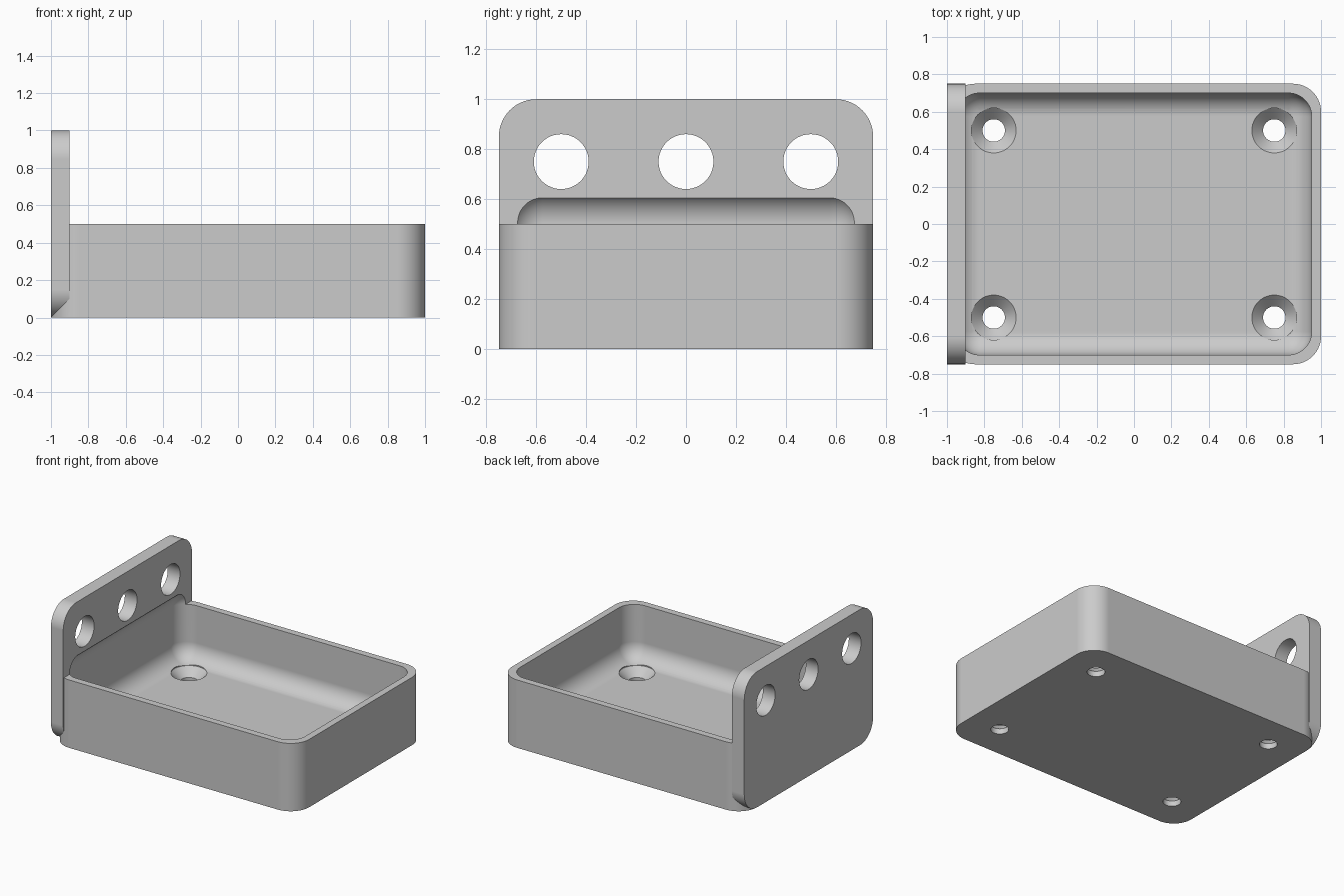
import bpy, bmesh, math
from mathutils import Matrix, Vector

if "Cube" in bpy.data.objects:
    bpy.data.objects.remove(bpy.data.objects["Cube"], do_unlink=True)

grey = bpy.data.materials.new("light_grey")
grey.use_nodes = True
grey.diffuse_color = (0.6, 0.6, 0.6, 1)
grey.node_tree.nodes["Principled BSDF"].inputs["Base Color"].default_value = (0.6, 0.6, 0.6, 1)


def finish(bm, name):
    bmesh.ops.recalc_face_normals(bm, faces=bm.faces[:])
    mesh = bpy.data.meshes.new(name)
    bm.to_mesh(mesh)
    bm.free()
    mesh.materials.append(grey)
    ob = bpy.data.objects.new(name, mesh)
    bpy.context.collection.objects.link(ob)
    return ob


def rounded_box(name, low, high, radius, axis=None):
    """Box with edges along one axis rounded, or every edge when axis is None."""
    low, high = Vector(low), Vector(high)
    bm = bmesh.new()
    bmesh.ops.create_cube(bm, size=1)
    for v in bm.verts:
        v.co = (low + high) / 2 + v.co * (high - low)
    edges = [e for e in bm.edges if axis is None
             or abs((e.verts[0].co - e.verts[1].co)[axis]) > 0.01]
    bmesh.ops.bevel(bm, geom=edges, offset=radius, offset_type='OFFSET',
                    segments=14, profile=0.5, affect='EDGES')
    return finish(bm, name)


def lathe(name, profile, matrix):
    """Closed solid turned about its own z from (radius, height) points."""
    bm = bmesh.new()
    n = 48
    rings = [[bm.verts.new((r * math.cos(math.tau * i / n), r * math.sin(math.tau * i / n), z))
              for i in range(n)] for r, z in profile]
    for a, b in zip(rings, rings[1:]):
        for i in range(n):
            j = (i + 1) % n
            bm.faces.new((a[i], a[j], b[j], b[i]))
    bm.faces.new(rings[0])
    bm.faces.new(rings[-1])
    bm.transform(matrix)
    return finish(bm, name)


def combine(target, other, operation):
    other.hide_render = True
    mod = target.modifiers.new(operation.title(), 'BOOLEAN')
    mod.operation, mod.solver, mod.object = operation, 'EXACT', other
    bpy.context.view_layer.objects.active = target
    bpy.ops.object.modifier_apply(modifier=mod.name)
    bpy.data.objects.remove(other, do_unlink=True)


# Tray body joined to the upright mounting plate
tray = rounded_box("tray_with_mounting_plate", (-1, -0.75, 0), (1, 0.75, 0.5), 0.15, axis=2)
plate = rounded_box("mounting_plate", (-1, -0.75, 0), (-0.9, 0.75, 1), 0.15, axis=0)
combine(tray, plate, 'UNION')

# Filleted cavity, which also undercuts the plate
cavity = rounded_box("cavity_cutter", (-0.95, -0.7, 0.1), (0.95, 0.7, 0.63), 0.125)
combine(tray, cavity, 'DIFFERENCE')

# Countersunk drain holes in the floor
for x in (-0.75, 0.75):
    for y in (-0.5, 0.5):
        hole = lathe("drain_hole_cutter", [(0.06, -0.1), (0.06, 0.04), (0.12, 0.1), (0.12, 0.3)],
                     Matrix.Translation((x, y, 0)))
        combine(tray, hole, 'DIFFERENCE')

# Round holes through the plate
for y in (-0.5, 0, 0.5):
    hole = lathe("plate_hole_cutter", [(0.11, -0.2), (0.11, 0.2)],
                 Matrix.Translation((-0.95, y, 0.75)) @ Matrix.Rotation(math.pi / 2, 4, 'Y'))
    combine(tray, hole, 'DIFFERENCE')

# Smooth fillets with crisp edges and flat faces
bpy.ops.object.select_all(action='DESELECT')
tray.select_set(True)
bpy.context.view_layer.objects.active = tray
bpy.ops.object.shade_smooth_by_angle(angle=math.radians(25))
weighted = tray.modifiers.new("Weighted normals", 'WEIGHTED_NORMAL')
weighted.keep_sharp = True
